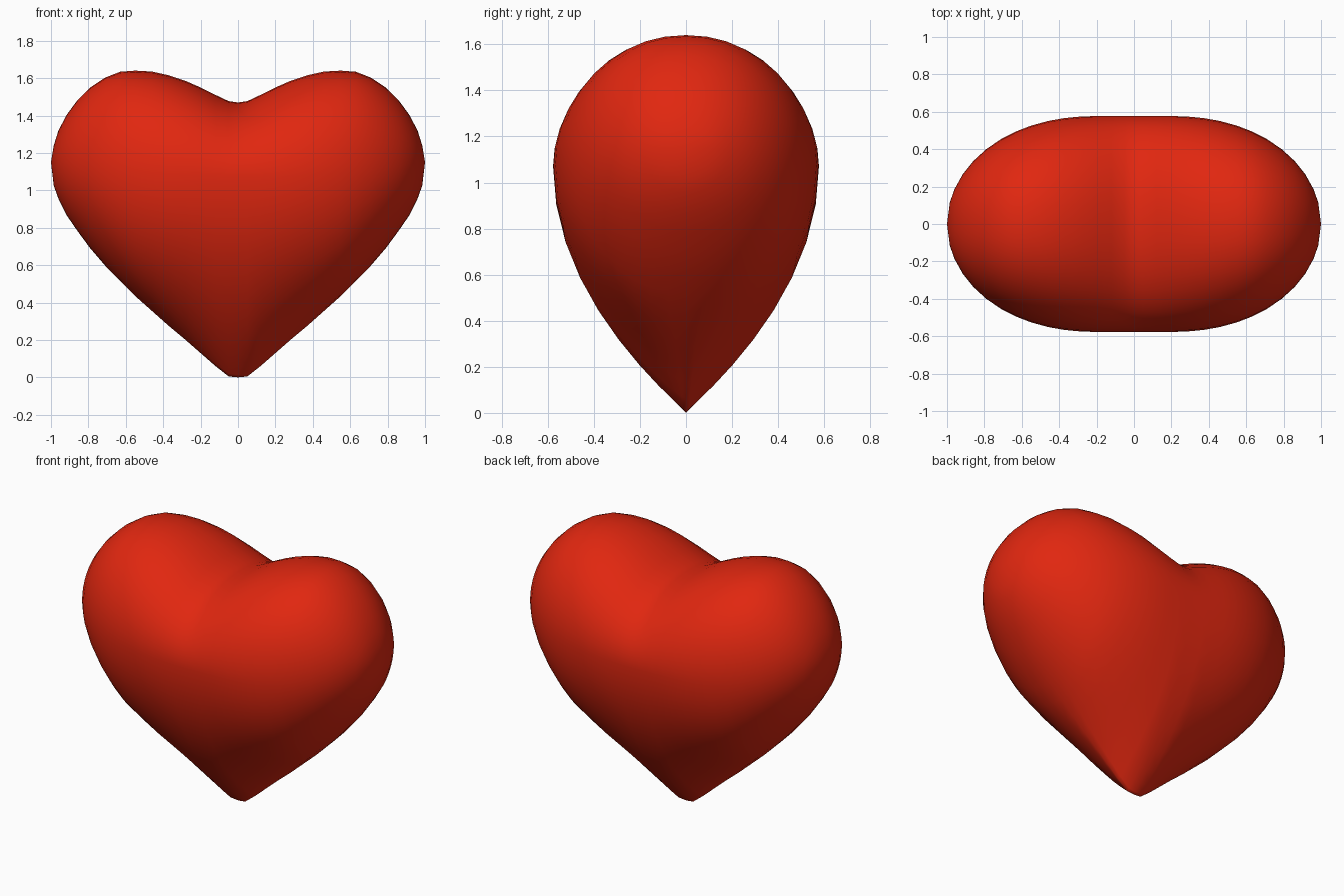
import bpy
import bmesh
from math import sin, cos, pi

cube = bpy.data.objects.get("Cube")
if cube:
    bpy.data.objects.remove(cube, do_unlink=True)

# Heart outline on one side: distance from the middle, bottom height, top height
OUTLINE = [
    (0, 0, 1.47), (.05, .005, 1.477), (.12, .06, 1.51), (.2, .13, 1.55),
    (.28, .2, 1.585), (.37, .275, 1.615), (.46, .355, 1.635), (.55, .435, 1.64),
    (.63, .515, 1.634), (.71, .597, 1.603), (.79, .69, 1.55), (.86, .785, 1.48),
    (.915, .865, 1.405), (.96, .955, 1.32), (.985, 1.025, 1.24),
]
TIP_HEIGHT = 1.15
HALF_DEPTH = .577
SEGMENTS = 40


def half_width(x):
    """Half depth of the body: flat in the middle, rounded to the sides."""
    t = max(0, (x - .2) / .8)
    return HALF_DEPTH * (1 - t ** 2.15) ** .5


def add_ring(bm, side, x, bottom, top):
    """Closed cross-section: round above, tapering to a keel below."""
    middle = 1.07 + .08 * x * x
    keel = 2 * max(.5, 1.03 - .9 * x)
    ring = []
    for i in range(SEGMENTS):
        a = 2 * pi * i / SEGMENTS
        c, s = cos(a), sin(a)
        power = .94 if s >= 0 else keel
        y = half_width(x) * abs(c) ** power * (1 if c > 0 else -1)
        z = middle + s * (top - middle if s >= 0 else middle - bottom)
        ring.append(bm.verts.new((side * x, y, z)))
    return ring


def pairs(ring):
    return zip(ring, ring[1:] + ring[:1])


# Heart body, lofted from side to side
bm = bmesh.new()
stations = [(-1, *p) for p in reversed(OUTLINE[1:])] + [(1, *p) for p in OUTLINE]
rings = [add_ring(bm, *station) for station in stations]
for near, far in zip(rings, rings[1:]):
    for (a, b), (c, d) in zip(pairs(near), pairs(far)):
        bm.faces.new((a, b, d, c))

# Rounded side ends
for side, ring in ((-1, rings[0]), (1, rings[-1])):
    tip = bm.verts.new((side, 0, TIP_HEIGHT))
    for a, b in pairs(ring):
        bm.faces.new((a, b, tip))

bmesh.ops.recalc_face_normals(bm, faces=bm.faces)
for face in bm.faces:
    face.smooth = True
mesh = bpy.data.meshes.new("heart_body")
bm.to_mesh(mesh)
bm.free()

heart = bpy.data.objects.new("heart_body", mesh)
bpy.context.collection.objects.link(heart)

# Red material
red = bpy.data.materials.new("bright_red")
red.use_nodes = True
colour = (.75, .02, .005, 1)
red.diffuse_color = colour
red.node_tree.nodes["Principled BSDF"].inputs["Base Color"].default_value = colour
mesh.materials.append(red)
